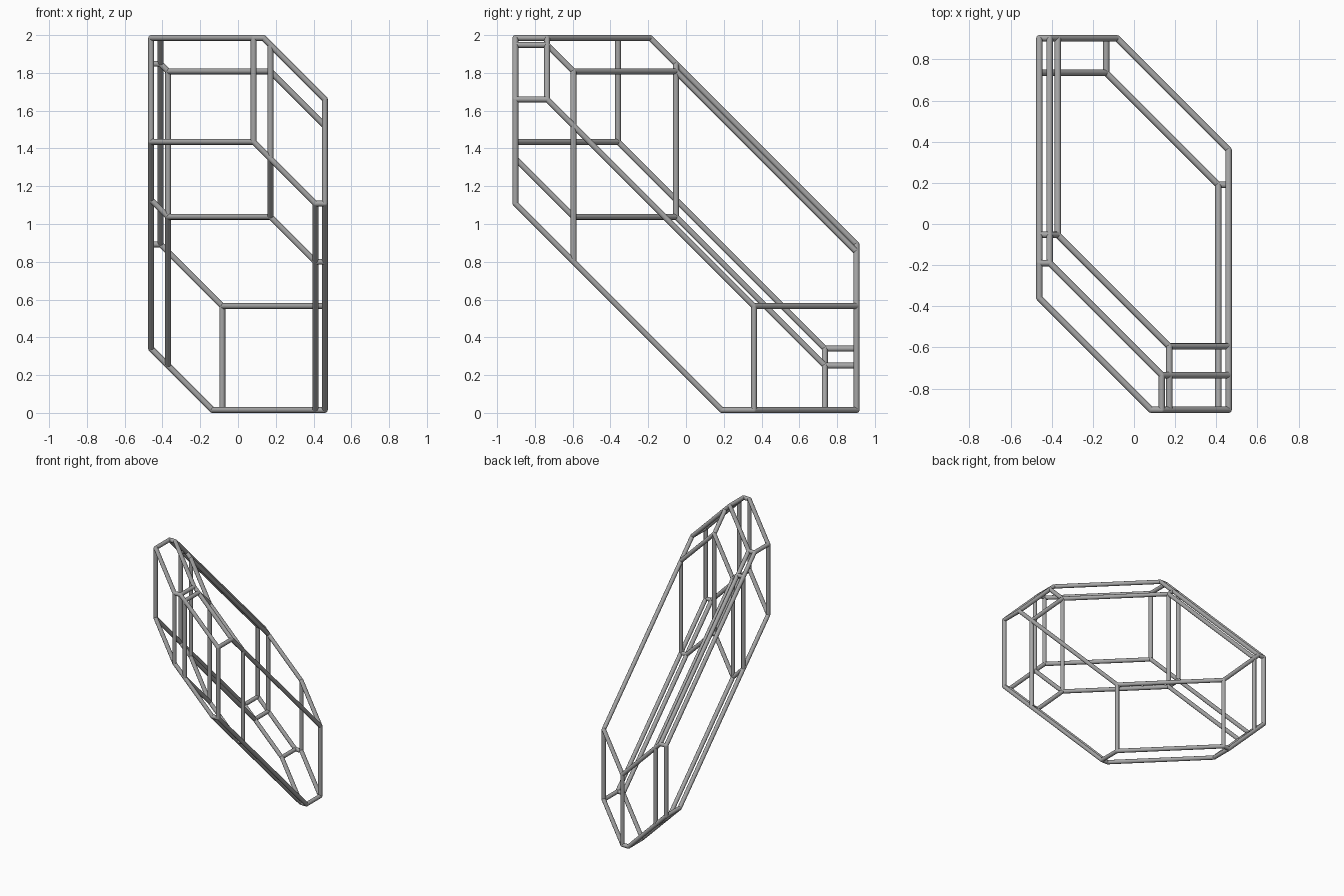
import bpy, bmesh
from mathutils import Vector

cube = bpy.data.objects.get("Cube")
if cube:
    bpy.data.objects.remove(cube, do_unlink=True)

RADIUS = 0.0155
LIFT = Vector((0, 0, 1))

# Half-widths of the solid along each facet direction (symmetric about its centre)
FACETS = {(1, 0, 0): 0.46, (0, 1, 0): 0.903, (0, 0, 1): 0.985,
          (1, 1, 0): 0.82, (1, 0, 1): 1.12, (0, 1, 1): 0.795, (1, 1, 1): 0.385}

metal = bpy.data.materials.new("grey")
metal.use_nodes = True
colour = (0.38, 0.38, 0.38, 1)
metal.diffuse_color = colour
metal.node_tree.nodes["Principled BSDF"].inputs["Base Color"].default_value = colour


def shell_edges():
    """Slice a block by every facet and return the remaining edges."""
    bm = bmesh.new()
    bmesh.ops.create_cube(bm, size=4)
    for normal, reach in FACETS.items():
        for side in (1, -1):
            n = Vector(normal) * side
            cut = bmesh.ops.bisect_plane(
                bm, geom=bm.verts[:] + bm.edges[:] + bm.faces[:], dist=1e-5,
                plane_co=n * reach / n.length_squared, plane_no=n, clear_outer=True)
            rim = [e for e in cut["geom_cut"] if isinstance(e, bmesh.types.BMEdge)]
            bmesh.ops.edgeloop_fill(bm, edges=rim)
    edges = [tuple(v.co.copy() for v in e.verts) for e in bm.edges]
    bm.free()
    return edges


def on_shell(x, y, side):
    """Point of the upper (1) or lower (-1) surface at x, y."""
    z = min(reach - side * (n[0] * x + n[1] * y) for n, reach in FACETS.items() if n[2])
    return Vector((x, y, side * z))


def wall_edges(plan):
    """Upright partition over a plan path: both rails and the far post."""
    rails = [[on_shell(x, y, side) for x, y in plan] for side in (1, -1)]
    edges = [pair for rail in rails for pair in zip(rail, rail[1:])]
    return edges + [(rails[0][-1], rails[1][-1])]


def build_bars(name, edges):
    bm = bmesh.new()
    joints = {}
    for a, b in edges:
        span = b - a
        matrix = span.to_track_quat('Z', 'Y').to_matrix().to_4x4()
        matrix.translation = (a + b) / 2 + LIFT
        bmesh.ops.create_cone(bm, cap_ends=False, segments=12, radius1=RADIUS,
                              radius2=RADIUS, depth=span.length, matrix=matrix)
        for p in (a, b):
            joints[tuple(round(c, 3) for c in p)] = p
    # Rounded joints close the bar ends
    for p in joints.values():
        ball = bmesh.ops.create_icosphere(bm, subdivisions=2, radius=RADIUS)
        bmesh.ops.translate(bm, verts=ball["verts"], vec=p + LIFT)
    mesh = bpy.data.meshes.new(name)
    bm.to_mesh(mesh)
    bm.free()
    mesh.materials.append(metal)
    for face in mesh.polygons:
        face.use_smooth = True
    bpy.context.collection.objects.link(bpy.data.objects.new(name, mesh))


# Inner posts and the places where partitions cross the shell's creases
post_a, post_b = (-0.37, -0.053), (0.172, -0.595)
x_end, y_end = FACETS[1, 0, 0], FACETS[0, 1, 0]
x_crease = FACETS[0, 1, 1] - FACETS[1, 1, 1]
y_crease = FACETS[1, 0, 1] - FACETS[1, 1, 1]

build_bars("outer_frame", shell_edges())
build_bars("middle_partition", wall_edges([post_b, post_a]) +
           [(on_shell(*post_b, 1), on_shell(*post_b, -1))])
for name, post, side in (("back_left_partitions", post_a, -1),
                         ("front_right_partitions", post_b, 1)):
    x, y = post
    build_bars(name,
               wall_edges([post, (side * x_crease, y), (side * x_end, y)]) +
               wall_edges([post, (x, -side * y_crease), (x, -side * y_end)]))
